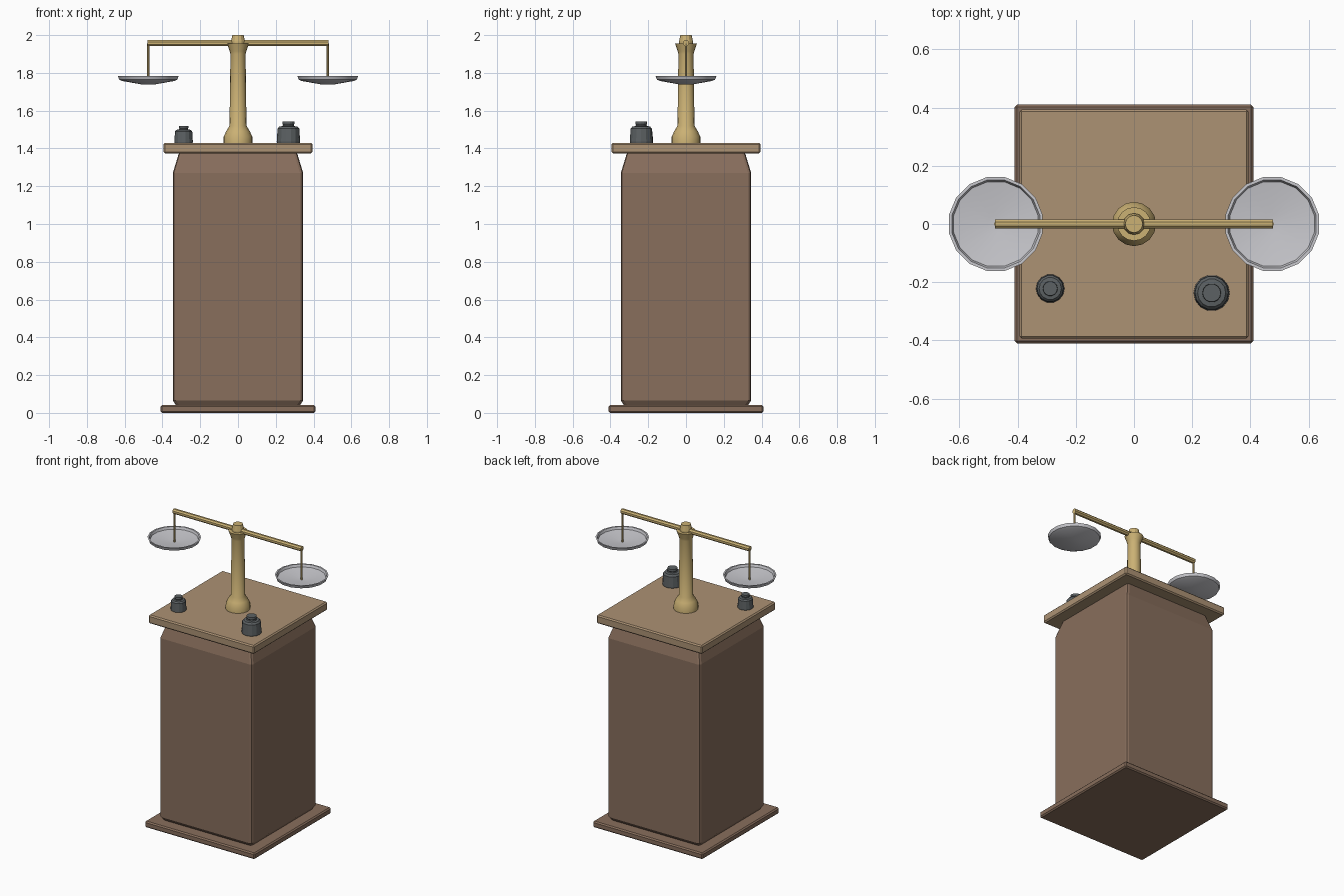
import bpy, bmesh, math
from mathutils import Matrix

cube = bpy.data.objects.get("Cube")
if cube:
    bpy.data.objects.remove(cube, do_unlink=True)


def material(name, rgb):
    """Material from an sRGB triple in 0-255."""
    col = [((c / 255 + 0.055) / 1.055) ** 2.4 for c in rgb] + [1]
    m = bpy.data.materials.new(name)
    m.use_nodes = True
    m.diffuse_color = col
    m.node_tree.nodes["Principled BSDF"].inputs["Base Color"].default_value = col
    return m


dark_wood = material("dark wood", (136, 110, 92))
light_wood = material("light wood", (172, 146, 116))
brass = material("brass", (203, 177, 116))
silver = material("silver", (200, 200, 205))
iron = material("iron", (92, 97, 99))


def finish(name, bm, mat, smooth=None):
    bmesh.ops.recalc_face_normals(bm, faces=bm.faces)
    me = bpy.data.meshes.new(name)
    bm.to_mesh(me)
    bm.free()
    me.materials.append(mat)
    ob = bpy.data.objects.new(name, me)
    bpy.context.collection.objects.link(ob)
    if smooth:
        bpy.ops.object.select_all(action="DESELECT")
        bpy.context.view_layer.objects.active = ob
        ob.select_set(True)
        bpy.ops.object.shade_smooth_by_angle(angle=math.radians(smooth))
    return ob


def loft(name, profile, sides, mat, centre=(0, 0), turn=0, smooth=None):
    """Stack regular rings (radius, z) and cap both ends."""
    bm = bmesh.new()
    rings = []
    for r, z in profile:
        angles = [2 * math.pi * i / sides + turn for i in range(sides)]
        rings.append([bm.verts.new((centre[0] + r * math.cos(a),
                                    centre[1] + r * math.sin(a), z)) for a in angles])
    for low, high in zip(rings, rings[1:]):
        for i in range(sides):
            j = (i + 1) % sides
            bm.faces.new((low[i], low[j], high[j], high[i]))
    bm.faces.new(rings[0])
    bm.faces.new(rings[-1])
    return finish(name, bm, mat, smooth)


def square(name, profile, mat, bevel, segments=1):
    """Square loft (half width, z) with softened corners."""
    ob = loft(name, [(h * math.sqrt(2), z) for h, z in profile], 4, mat, turn=math.pi / 4)
    mod = ob.modifiers.new("bevel", "BEVEL")
    mod.width = bevel
    mod.segments = segments
    mod.limit_method = "ANGLE"
    mod.angle_limit = math.radians(60)
    return ob


# Pedestal
square("base_plate", [(0.41, 0), (0.41, 0.042)], dark_wood, 0.008)
square("pedestal_body", [(0.325, 0.035), (0.345, 0.065), (0.345, 1.27), (0.31, 1.385)],
       dark_wood, 0.016, 2)
square("top_plate", [(0.394, 1.373), (0.394, 1.43)], light_wood, 0.008)

# Column with flared foot, collar and cap
loft("column", [(0.076, 1.425), (0.076, 1.462), (0.062, 1.492), (0.045, 1.52), (0.04, 1.9),
                (0.044, 1.915), (0.058, 1.955)], 16, brass, smooth=35)
loft("column_cap", [(0.037, 1.95), (0.037, 1.965), (0.03, 2.0)], 12, brass)

# Beam
bm = bmesh.new()
bmesh.ops.create_cone(bm, cap_ends=True, segments=8, radius1=0.017, radius2=0.017, depth=0.956,
                      matrix=Matrix.Translation((0, 0, 1.958)) @ Matrix.Rotation(math.pi / 2, 4, "Y")
                      @ Matrix.Rotation(math.pi / 8, 4, "Z"))
finish("beam", bm, brass)

# Hangers and pans
pan = [(0.03, 1.738), (0.14, 1.757), (0.157, 1.764), (0.164, 1.783),
       (0.154, 1.783), (0.148, 1.767), (0.03, 1.75)]
for side, x in (("left", 0.475), ("right", -0.475)):
    loft(side + "_hanger", [(0.006, 1.745), (0.006, 1.955)], 8, brass, (x, 0))
    loft(side + "_pan", pan, 16, silver, (x, 0), math.pi / 16, smooth=30)

# Weights: (side, centre, radius, height)
for side, centre, r, h in (("left", (0.267, -0.237), 0.062, 0.113),
                           ("right", (-0.288, -0.222), 0.049, 0.09)):
    shape = [(0.97, -0.02), (1, 0.05), (0.93, 0.66), (0.78, 0.76), (0.5, 0.78),
             (0.46, 0.84), (0.52, 0.9), (0.5, 1)]
    loft(side + "_weight", [(k * r, 1.43 + t * h) for k, t in shape], 14, iron, centre)
